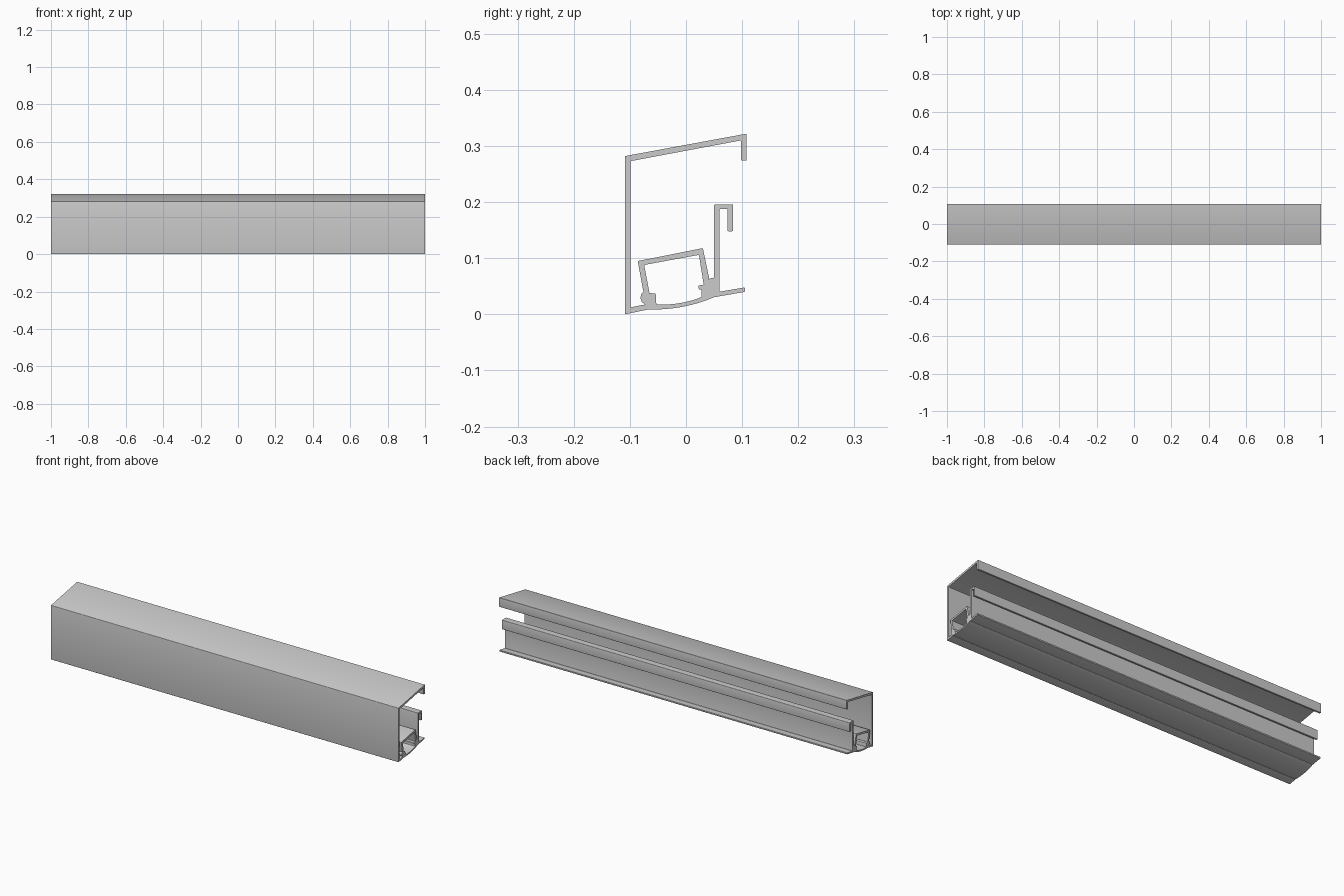
import bpy, bmesh
from mathutils import Vector

if "Cube" in bpy.data.objects:
    bpy.data.objects.remove(bpy.data.objects["Cube"])

LENGTH = 2.0


def rounded(points, r, steps=3):
    """Round the outer and inner corners of a (y, z) profile slightly."""
    out, n = [], len(points)
    for i, p in enumerate(points):
        p, a, b = Vector(p), Vector(points[i - 1]), Vector(points[(i + 1) % n])
        da, db = a - p, b - p
        k = min(r, da.length * 0.35, db.length * 0.35)
        if k < 0.0004 or da.angle(db) > 2.6:
            out.append(p)
            continue
        s, e = p + da.normalized() * k, p + db.normalized() * k
        for j in range(steps + 1):
            t = j / steps
            out.append(s * (1 - t) ** 2 + p * 2 * t * (1 - t) + e * t * t)
    return out


def extrude_profile(name, points, r=0.002):
    """Extrude a closed (y, z) profile along x, centred."""
    bm = bmesh.new()
    face = bm.faces.new([bm.verts.new((-LENGTH / 2, p[0], p[1]))
                         for p in rounded(points, r)])
    new = bmesh.ops.extrude_face_region(bm, geom=[face])["geom"]
    verts = [v for v in new if isinstance(v, bmesh.types.BMVert)]
    bmesh.ops.translate(bm, verts=verts, vec=(LENGTH, 0, 0))
    bmesh.ops.recalc_face_normals(bm, faces=bm.faces)
    mesh = bpy.data.meshes.new(name)
    bm.to_mesh(mesh)
    bm.free()
    obj = bpy.data.objects.new(name, mesh)
    bpy.context.collection.objects.link(obj)
    bpy.context.view_layer.objects.active = obj
    bpy.ops.object.select_all(action='DESELECT')
    obj.select_set(True)
    bpy.ops.object.shade_smooth_by_angle(angle=0.6)
    return obj


def arc(a, mid, b, n=14):
    """Quadratic curve from a through mid to b."""
    a, mid, b = Vector(a), Vector(mid), Vector(b)
    c = mid * 2 - (a + b) / 2
    return [a * (1 - t) ** 2 + c * 2 * t * (1 - t) + b * t * t
            for t in (i / n for i in range(n + 1))]


# Front wall, sloping roof with drip lip, and short floor flange
extrude_profile("outer_shell", [
    (-.109, 0), (-.068, .0085), (-.073, .0175), (-.099, .0125), (-.099, .273),
    (.098, .310), (.098, .274), (.108, .274), (.108, .322), (-.109, .282)])

# Upright rear rail with hooked top and tilted foot
extrude_profile("rear_rail", [
    (.050, .0305), (.105, .040), (.105, .048), (.060, .0405), (.060, .188),
    (.074, .188), (.074, .148), (.084, .148), (.084, .196), (.050, .196)])

# Tilted channel housing over the diffuser
extrude_profile("channel_housing", [
    (-.076, .040), (-.086, .095), (.030, .118), (.0415, .0635),
    (.0315, .053), (.023, .106), (-.0745, .088), (-.065, .038)])

# Curved diffuser cover with a clip block at each side
bottom = arc((-.068, .0085), (-.006, .0135), (.050, .0305))
top = arc((.028, .031), (-.011, .020), (-.053, .0175))
left_clip = [(-.053, .020), (-.054, .037), (-.065, .038), (-.076, .040),
             (-.080, .036), (-.081, .029), (-.079, .022), (-.073, .0175)]
right_clip = [(.050, .0655), (.0415, .0635), (.0315, .053), (.022, .051), (.023, .044),
              (.028, .044)]
extrude_profile("diffuser_cover", bottom + right_clip + top + left_clip, r=0.001)
